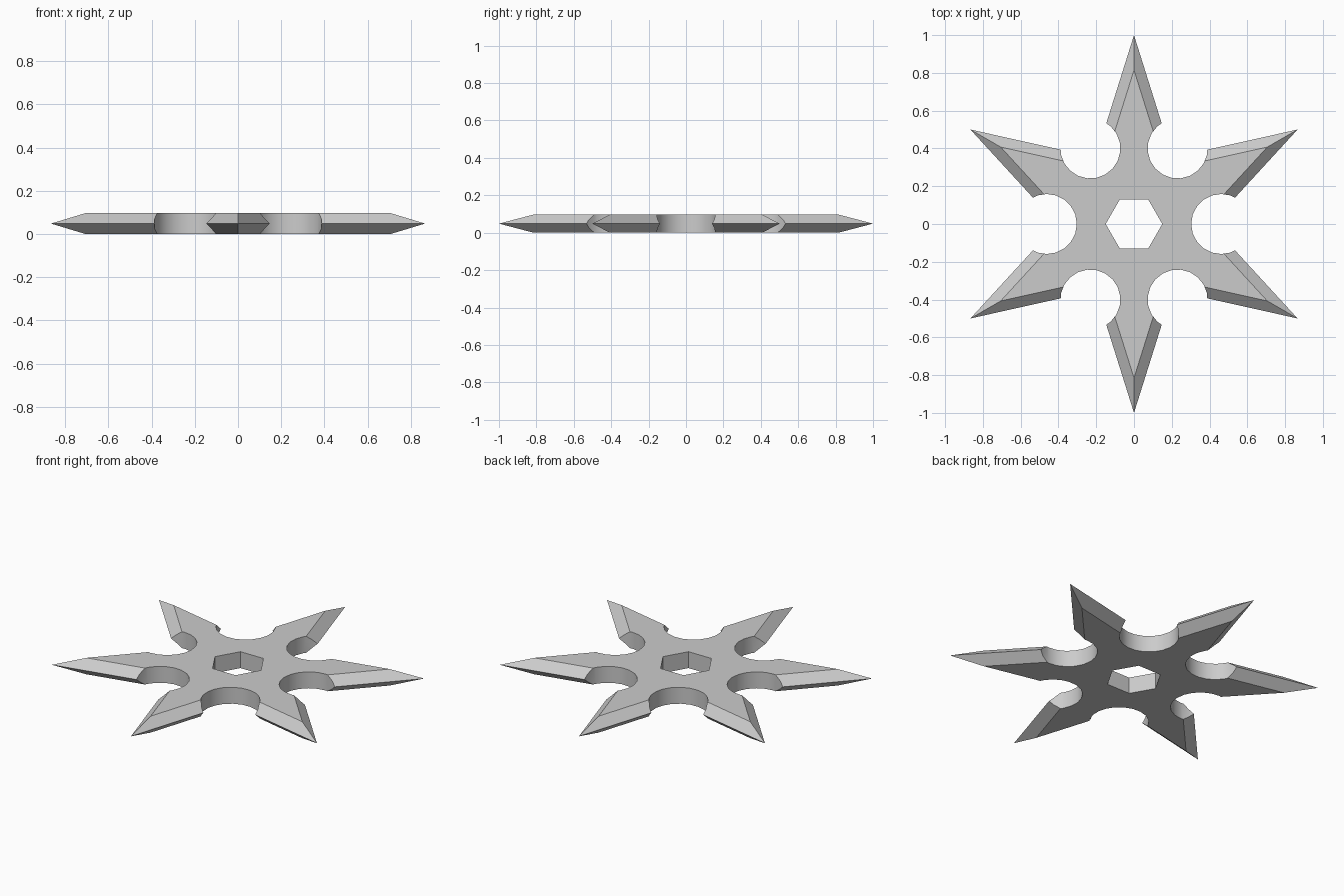
import bpy, bmesh
from math import pi, cos, sin, radians

if "Cube" in bpy.data.objects:
    bpy.data.objects.remove(bpy.data.objects["Cube"])

T = 0.097          # thickness
POINTS = 6


def make_object(name, bm):
    bmesh.ops.recalc_face_normals(bm, faces=bm.faces[:])
    mesh = bpy.data.meshes.new(name)
    bm.to_mesh(mesh)
    bm.free()
    obj = bpy.data.objects.new(name, mesh)
    bpy.context.collection.objects.link(obj)
    return obj


def loft(bm, rings):
    """Closed solid through a stack of equal-length rings."""
    rows = [[bm.verts.new(p) for p in ring] for ring in rings]
    n = len(rows[0])
    for a, b in zip(rows, rows[1:]):
        for i in range(n):
            j = (i + 1) % n
            bm.faces.new((a[i], a[j], b[j], b[i]))
    bm.faces.new(rows[0][::-1])
    bm.faces.new(rows[-1])


def star(scale, z):
    ring = []
    for i in range(2 * POINTS):
        a = radians(30) + i * pi / POINTS
        r = scale * (1.0 if i % 2 == 0 else 0.407)
        ring.append((r * cos(a), r * sin(a), z))
    return ring


def polygon(cx, cy, r, sides, z, start=0.0):
    return [(cx + r * cos(start + 2 * pi * i / sides),
             cy + r * sin(start + 2 * pi * i / sides), z) for i in range(sides)]


# Six-pointed star, widest at mid height so every edge is a double bevel
bm = bmesh.new()
loft(bm, [star(0.815, 0), star(1.0, T / 2), star(0.815, T)])
body = make_object("throwing_star", bm)

# Cutters: hexagonal centre hole and round notches between the blades
bm = bmesh.new()
loft(bm, [polygon(0, 0, 0.15, 6, z) for z in (-0.1, 0.2)])
for k in range(POINTS):
    a = k * pi / 3
    loft(bm, [polygon(0.462 * cos(a), 0.462 * sin(a), 0.159, 20, z, a)
              for z in (-0.1, 0.2)])
cutter = make_object("hole_cutter", bm)
cutter.hide_render = True

# Cut, then shade the notch walls smooth and keep the bevels crisp
mod = body.modifiers.new("cut", "BOOLEAN")
mod.operation = "DIFFERENCE"
mod.solver = "EXACT"
mod.object = cutter
bpy.context.view_layer.objects.active = body
body.select_set(True)
bpy.ops.object.modifier_apply(modifier=mod.name)
bpy.data.objects.remove(cutter, do_unlink=True)
bpy.ops.object.shade_smooth_by_angle(angle=radians(30))
